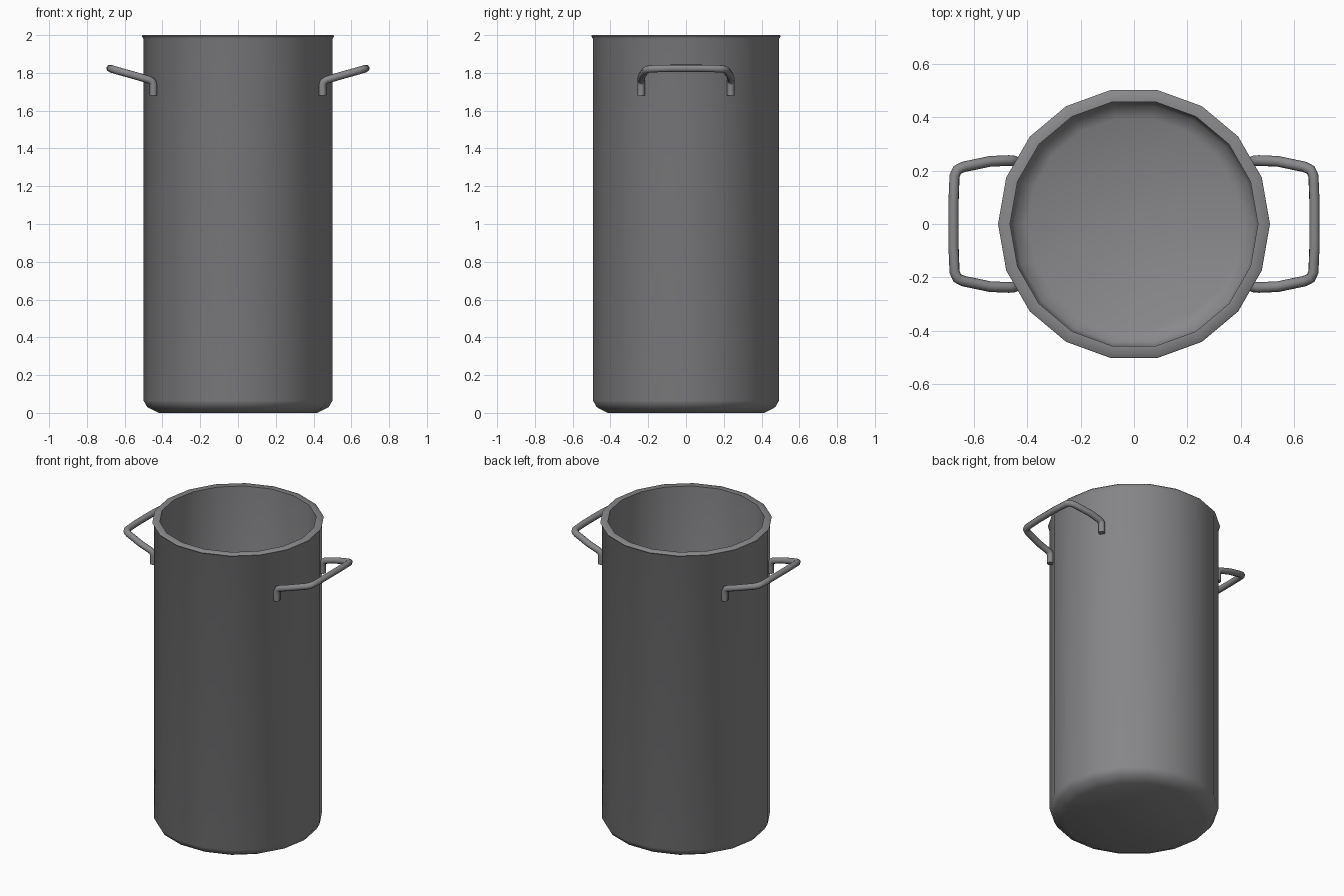
import bpy
import bmesh
import math

cube = bpy.data.objects.get("Cube")
if cube:
    bpy.data.objects.remove(cube, do_unlink=True)

SIDES = 18

steel = bpy.data.materials.new("grey_steel")
steel.use_nodes = True
GREY = (0.25, 0.25, 0.26, 1)
steel.diffuse_color = GREY
steel.node_tree.nodes["Principled BSDF"].inputs["Base Color"].default_value = GREY


def finish(obj, angle):
    bpy.ops.object.select_all(action="DESELECT")
    obj.select_set(True)
    bpy.context.view_layer.objects.active = obj
    bpy.ops.object.shade_smooth_by_angle(angle=math.radians(angle))


def lathe(name, profile):
    """Spin a (radius, height) profile about z; both ends meet the axis."""
    bm = bmesh.new()
    pts = [bm.verts.new((r, 0, z)) for r, z in profile]
    edges = [bm.edges.new(pair) for pair in zip(pts, pts[1:])]
    bmesh.ops.spin(bm, geom=pts + edges, cent=(0, 0, 0), axis=(0, 0, 1),
                   angle=math.tau, steps=SIDES)
    bmesh.ops.remove_doubles(bm, verts=bm.verts, dist=0.0005)
    bmesh.ops.recalc_face_normals(bm, faces=bm.faces)
    mesh = bpy.data.meshes.new(name)
    bm.to_mesh(mesh)
    bm.free()
    mesh.materials.append(steel)
    obj = bpy.data.objects.new(name, mesh)
    bpy.context.collection.objects.link(obj)
    finish(obj, 50)
    return obj


# Pot: rounded base, straight wall, flared rim, hollow inside
lathe("pot_body", [
    (0, 0), (0.42, 0), (0.48, 0.03), (0.5, 0.065), (0.5, 1.98),
    (0.51, 1.995), (0.505, 2.0), (0.465, 2.0),
    (0.465, 0.1), (0.45, 0.065), (0.4, 0.04), (0, 0.04),
])

# Handle path: half of one handle, mirrored across y
half = [
    (0.448, 0.237, 1.68), (0.448, 0.237, 1.74), (0.453, 0.237, 1.753),
    (0.47, 0.238, 1.763), (0.54, 0.235, 1.784), (0.64, 0.214, 1.812),
    (0.663, 0.203, 1.819), (0.673, 0.18, 1.822), (0.677, 0.08, 1.824),
]
path = half + [(x, -y, z) for x, y, z in reversed(half)]


def handle(name, side):
    curve = bpy.data.curves.new(name, "CURVE")
    curve.dimensions = "3D"
    curve.bevel_depth = 0.02
    curve.bevel_resolution = 2
    curve.use_fill_caps = True
    spline = curve.splines.new("POLY")
    spline.points.add(len(path) - 1)
    for point, (x, y, z) in zip(spline.points, path):
        point.co = (side * x, side * y, z, 1)
    curve.materials.append(steel)
    obj = bpy.data.objects.new(name, curve)
    bpy.context.collection.objects.link(obj)
    bpy.ops.object.select_all(action="DESELECT")
    obj.select_set(True)
    bpy.context.view_layer.objects.active = obj
    bpy.ops.object.convert(target="MESH")
    finish(bpy.context.object, 60)


handle("left_handle", 1)
handle("right_handle", -1)
